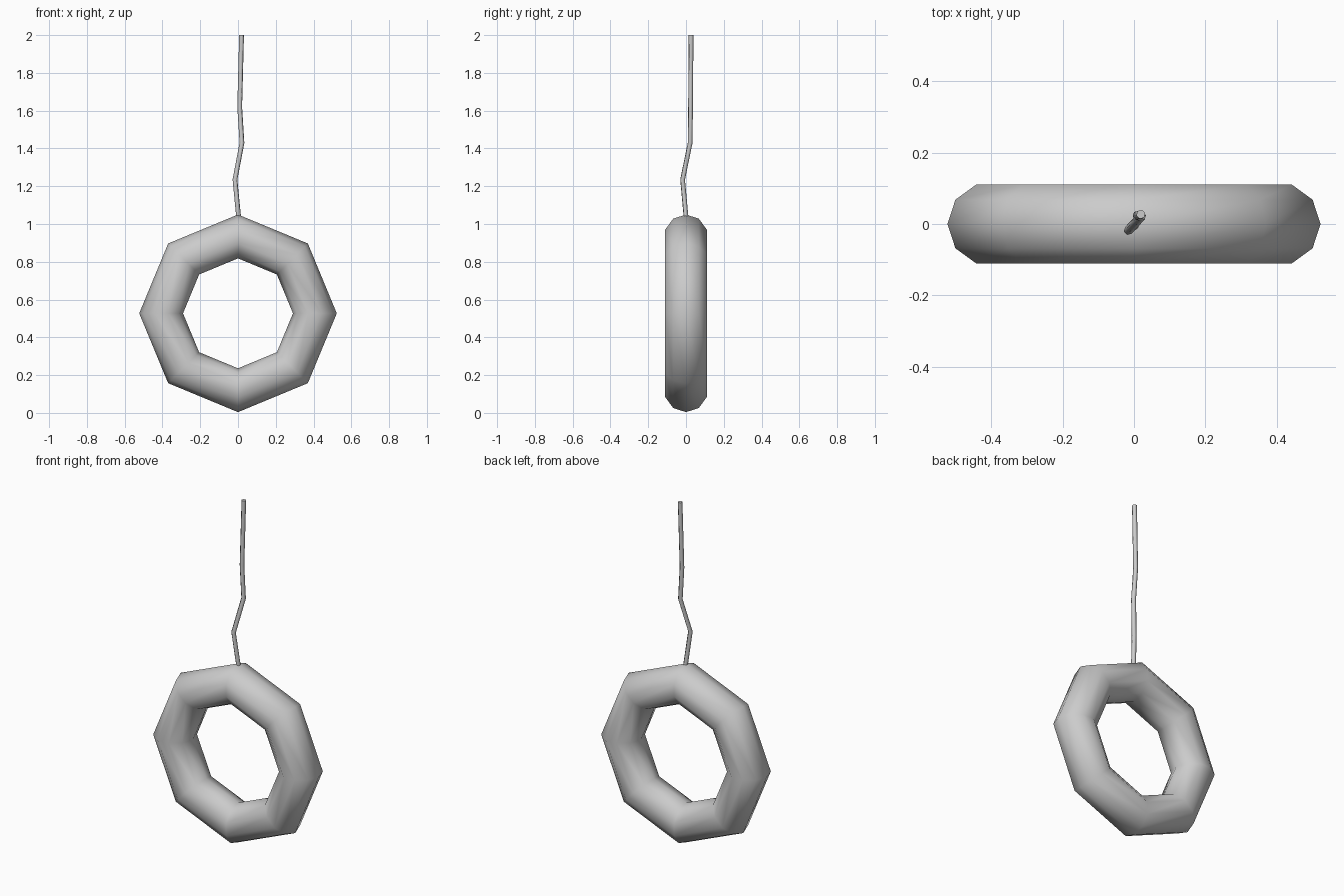
import bpy
from math import pi

if "Cube" in bpy.data.objects:
    bpy.data.objects.remove(bpy.data.objects["Cube"])

# Tyre-like ring: 8 segments around, 10-sided section, standing upright
bpy.ops.mesh.primitive_torus_add(major_segments=8, minor_segments=10,
                                 major_radius=0.407, minor_radius=0.116,
                                 location=(0, 0, 0.527), rotation=(pi / 2, 0, 0))
ring = bpy.context.object
ring.name = "swing_ring"
bpy.ops.object.shade_smooth()

# Rope: thin six-sided tube along a kinked path
path = [(0.003, 0, 1.04), (-0.016, -0.018, 1.235), (0.021, 0.022, 1.43),
        (0.009, 0.024, 1.62), (0.019, 0.027, 2.0)]
curve = bpy.data.curves.new("rope", 'CURVE')
curve.dimensions = '3D'
curve.bevel_depth = 0.013
curve.bevel_resolution = 1
curve.use_fill_caps = True
spline = curve.splines.new('POLY')
spline.points.add(len(path) - 1)
for point, co in zip(spline.points, path):
    point.co = (*co, 1)
rope = bpy.data.objects.new("rope", curve)
bpy.context.collection.objects.link(rope)

# Turn the rope into a mesh with smooth sides and a sharp cap
bpy.ops.object.select_all(action='DESELECT')
rope.select_set(True)
bpy.context.view_layer.objects.active = rope
bpy.ops.object.convert(target='MESH')
bpy.ops.object.shade_smooth_by_angle(angle=1.2)
